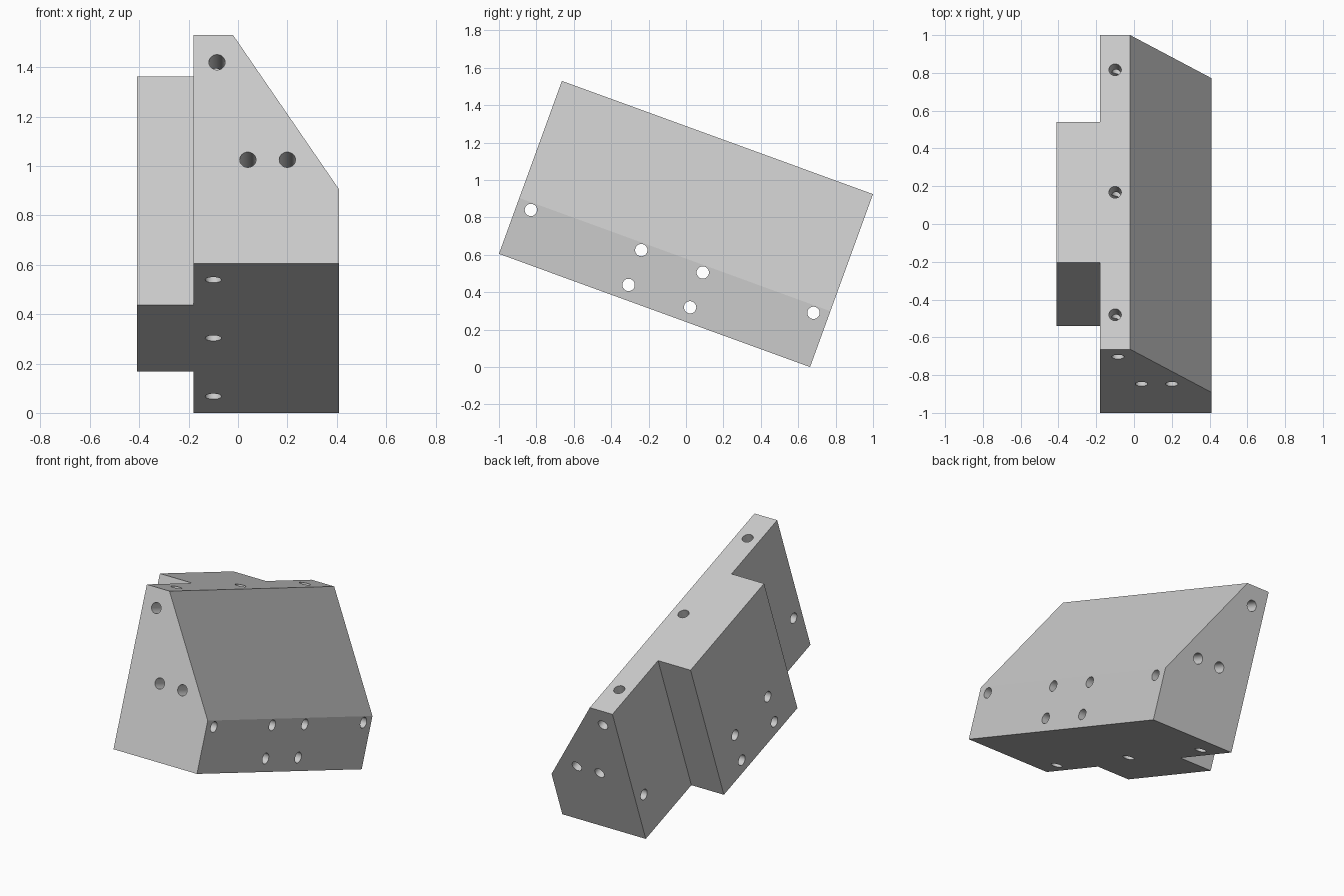
import bpy, bmesh, math
from mathutils import Vector

cube = bpy.data.objects.get("Cube")
if cube:
    bpy.data.objects.remove(cube, do_unlink=True)

LENGTH, HEIGHT = 1.77, 0.984
TILT = math.radians(-20)

grey = bpy.data.materials.new("plain grey")
grey.use_nodes = True
grey.diffuse_color = (0.6, 0.6, 0.6, 1)
grey.node_tree.nodes["Principled BSDF"].inputs["Base Color"].default_value = (0.6, 0.6, 0.6, 1)

# Block with a side tab: plan outline raised to full height
outline = [(-0.18, 0), (0.41, 0), (0.41, LENGTH), (-0.18, LENGTH),
           (-0.18, 1.28), (-0.41, 1.28), (-0.41, 0.49), (-0.18, 0.49)]
bm = bmesh.new()
base = bm.faces.new([bm.verts.new((x, y, 0)) for x, y in outline])
raised = bmesh.ops.extrude_face_region(bm, geom=[base])["geom"]
bmesh.ops.translate(bm, vec=(0, 0, HEIGHT),
                    verts=[v for v in raised if isinstance(v, bmesh.types.BMVert)])

# Sloping side: slice off the upper edge
top, low = Vector((-0.02, 0, HEIGHT)), Vector((0.41, 0, 0.318))
slope = low - top
cut = bmesh.ops.bisect_plane(bm, geom=bm.verts[:] + bm.edges[:] + bm.faces[:],
                             plane_co=top, plane_no=(-slope.z, 0, slope.x),
                             clear_outer=True)["geom_cut"]
bmesh.ops.holes_fill(bm, edges=[e for e in bm.edges if e.is_boundary])
bmesh.ops.recalc_face_normals(bm, faces=bm.faces[:])
mesh = bpy.data.meshes.new("tilted_block")
bm.to_mesh(mesh)
bm.free()
mesh.materials.append(grey)
block = bpy.data.objects.new("tilted_block", mesh)
bpy.context.collection.objects.link(block)


def drill(centre, rotation):
    """Bore a round hole right through the block."""
    bpy.ops.mesh.primitive_cylinder_add(vertices=32, radius=0.033, depth=4,
                                        location=centre, rotation=rotation)
    cutter = bpy.context.object
    cutter.name = "hole_cutter"
    cutter.hide_render = True
    cutter.data.materials.append(grey)
    bpy.context.view_layer.objects.active = block
    mod = block.modifiers.new("hole", "BOOLEAN")
    mod.operation = "DIFFERENCE"
    mod.solver = "EXACT"
    mod.object = cutter
    bpy.ops.object.modifier_apply(modifier=mod.name)
    bpy.data.objects.remove(cutter, do_unlink=True)


quarter = math.pi / 2
# Cross holes, side to side
for y, z in [(0.08, 0.279), (0.708, 0.279), (1.058, 0.279), (1.688, 0.279),
             (0.708, 0.081), (1.058, 0.081)]:
    drill((0, y, z), (0, quarter, 0))
# Lengthwise holes, end to end
for x, z in [(-0.085, 0.867), (0.04, 0.447), (0.2, 0.447)]:
    drill((x, LENGTH / 2, z), (quarter, 0, 0))
# Upright holes, top to bottom
for y in (0.195, 0.885, 1.575):
    drill((-0.1, y, HEIGHT / 2), (0, 0, 0))

# Tip the block down towards the back and rest it on the ground
block.rotation_euler.x = TILT
block.location = (0, -1, -LENGTH * math.sin(TILT))
bpy.ops.object.select_all(action="DESELECT")
block.select_set(True)
bpy.context.view_layer.objects.active = block
bpy.ops.object.shade_smooth_by_angle(angle=math.radians(30))
